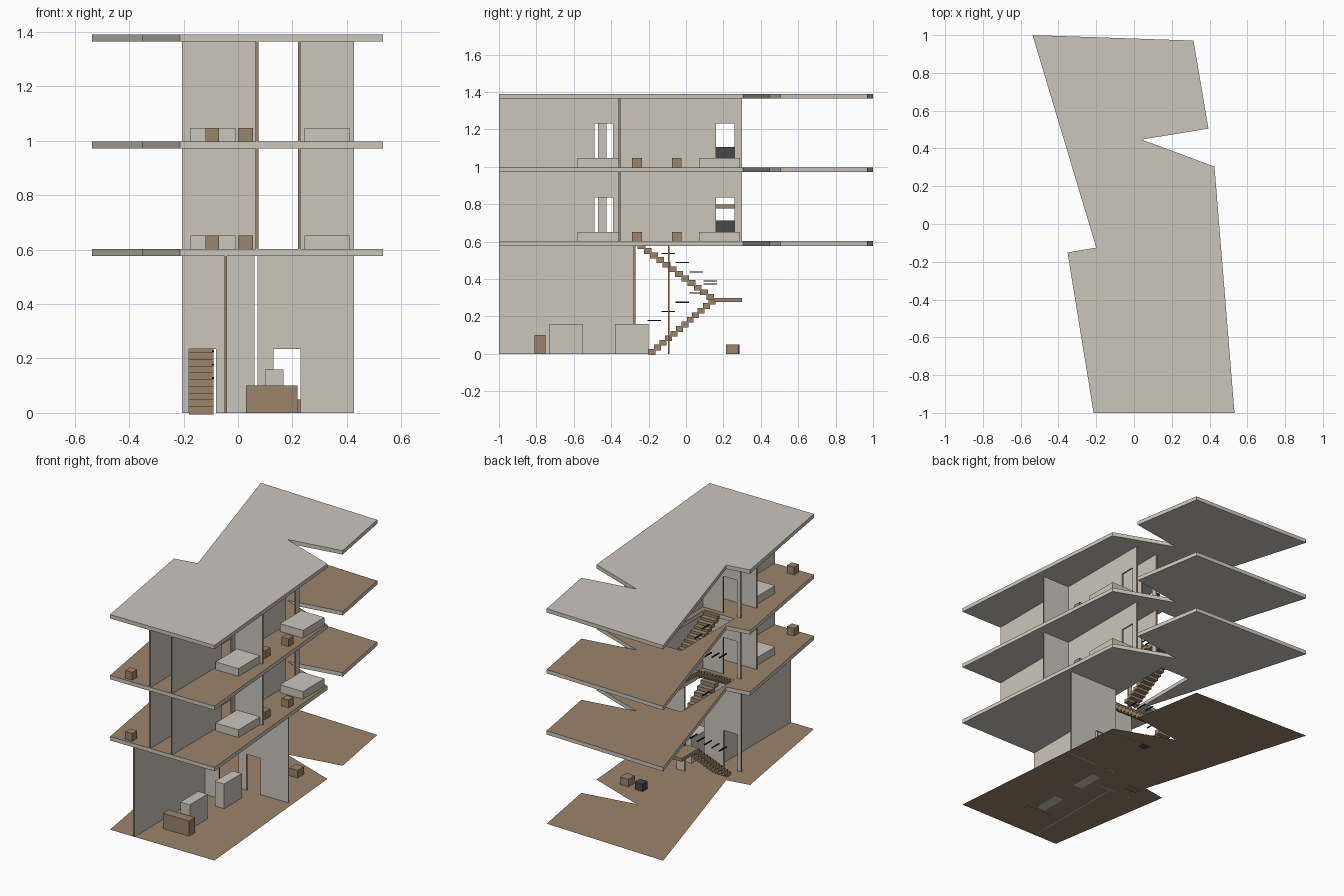
import bpy, bmesh
from mathutils import Vector

cube = bpy.data.objects.get("Cube")
if cube:
    bpy.data.objects.remove(cube)


def material(name, rgb):
    m = bpy.data.materials.new(name)
    m.use_nodes = True
    col = (*rgb, 1)
    m.diffuse_color = col
    m.node_tree.nodes["Principled BSDF"].inputs["Base Color"].default_value = col
    return m


CREAM = material("cream plaster", (0.60, 0.56, 0.50))
BROWN = material("brown wood", (0.33, 0.235, 0.145))
DARK = material("dark grey", (0.065, 0.065, 0.075))
BLACK = material("black metal", (0.015, 0.015, 0.015))


def finish(name, bm, mats, rule=None):
    bmesh.ops.recalc_face_normals(bm, faces=bm.faces)
    bm.normal_update()
    if rule:
        for f in bm.faces:
            f.material_index = int(rule(f.normal))
    me = bpy.data.meshes.new(name)
    bm.to_mesh(me)
    bm.free()
    for m in mats:
        me.materials.append(m)
    ob = bpy.data.objects.new(name, me)
    bpy.context.collection.objects.link(ob)
    return ob


def add_box(bm, x, y, z):
    """Box from (min, max) pairs."""
    verts = bmesh.ops.create_cube(bm, size=1)["verts"]
    for v in verts:
        v.co = Vector([(a + b) / 2 + c * (b - a) for (a, b), c in zip((x, y, z), v.co)])


def box(name, mat, x, y, z):
    bm = bmesh.new()
    add_box(bm, x, y, z)
    return finish(name, bm, [mat])


def extrude_up(bm, faces, vec):
    new = bmesh.ops.extrude_face_region(bm, geom=faces)["geom"]
    bmesh.ops.translate(bm, vec=vec, verts=[g for g in new if isinstance(g, bmesh.types.BMVert)])


# Floor plan shared by every level, and the stairwell cut in the upper floors
PLAN = [(-.537, 1), (.315, .971), (.394, .505), (.04, .447), (.426, .304),
        (.532, -1), (-.214, -1), (-.352, -.151), (-.2, -.125)]
WELL = [(-.18, -.235), (.03, -.235), (.03, .305), (-.18, .305)]


def slab(name, z, thick, loops, mats):
    bm = bmesh.new()
    for loop in loops:
        vs = [bm.verts.new((x, y, z)) for x, y in loop]
        for a, b in zip(vs, vs[1:] + vs[:1]):
            bm.edges.new((a, b))
    bmesh.ops.triangle_fill(bm, use_beauty=True, edges=bm.edges[:])
    if thick:
        extrude_up(bm, bm.faces[:], (0, 0, thick))
    return finish(name, bm, mats, (lambda n: n.z > .5) if len(mats) > 1 else None)


def wall(name, axis, at, u0, u1, z0, z1, doors=(), door_h=.235, t=.01):
    """Thin wall along x or y with door notches; its ends and jambs are wood."""
    pts = [(u0, z0)]
    for a, b in doors:
        pts += [(a, z0), (a, z0 + door_h), (b, z0 + door_h), (b, z0)]
    pts += [(u1, z0), (u1, z1), (u0, z1)]
    along_x = axis == "x"
    bm = bmesh.new()
    lo = at - t / 2
    face = bm.faces.new([bm.verts.new((u, lo, z) if along_x else (lo, u, z)) for u, z in pts])
    extrude_up(bm, [face], (0, t, 0) if along_x else (t, 0, 0))
    return finish(name, bm, [CREAM, BROWN],
                  lambda n: abs(n.x if along_x else n.y) > .5)


def stairs(level, z0, z1, steps=12):
    """Half-turn stair: flight back, landing, flight forward, with rail dashes."""
    mid = (z0 + z1) / 2
    rise = (mid - z0) / steps
    bm = bmesh.new()
    run_a, run_b = .35 / steps, .40 / steps
    for i in range(steps):
        ya, za = -.2 + i * run_a, z0 + (i + 1) * rise
        add_box(bm, (-.18, -.09), (ya, ya + run_a + .008), (za - rise - .006, za))
        yb, zb = .15 - i * run_b, mid + (i + 1) * rise
        add_box(bm, (-.075, .025), (yb - run_b - .008, yb), (zb - rise - .006, zb))
    add_box(bm, (-.18, .025), (.15, .30), (mid - .018, mid + .003))
    finish(f"stairs_{level}", bm, [BROWN])

    bm = bmesh.new()
    slope = (z1 - z0) / 2 / 6
    for i in range(6):
        y = -.245 + i * .075
        za = z0 + .128 + i * slope
        zb = z1 + .045 - i * slope
        add_box(bm, (-.095, -.088), (y - .037, y + .037), (za - .003, za + .003))
        if i > 1:
            add_box(bm, (-.078, -.071), (y - .037, y + .037), (zb - .003, zb + .003))
    finish(f"stair_rail_{level}", bm, [BLACK])


# Slabs
slab("ground_floor", .001, 0, [PLAN], [BROWN])
slab("first_floor", .577, .025, [PLAN, WELL], [CREAM, BROWN])
slab("second_floor", .972, .025, [PLAN, WELL], [CREAM, BROWN])
slab("roof", 1.365, .025, [PLAN], [CREAM])

# Ground level walls
wall("ground_long_wall", "y", -.045, -1, -.28, 0, .577)
wall("ground_stair_wall", "x", -.275, -.205, .06, 0, .577, [(-.18, -.08)])
wall("ground_back_wall", "x", -.092, .072, .427, 0, .577, [(.13, .23)])

# Ground level furniture
box("counter", BROWN, (.03, .218), (-.81, -.75), (0, .10))
for label, y in (("front", (-.73, -.55)), ("rear", (-.38, -.2))):
    box(f"{label}_cabinet", CREAM, (.10, .167), y, (0, .16))
box("ground_stool", BROWN, (.215, .275), (.215, .28), (0, .05))
box("ground_dark_box", DARK, (.11, .165), (.235, .285), (0, .05))

# The two bedroom levels are alike
for level, z, top in (("first", .602, .972), ("second", .997, 1.365)):
    wall(f"{level}_corridor_wall_right", "y", .225, -1, .3, z, top, [(-.49, -.39), (.16, .26)])
    wall(f"{level}_corridor_wall_left", "y", .07, -1, .3, z, top,
         [(-.49, -.47), (-.425, -.39), (.16, .26)])
    wall(f"{level}_cross_wall_right", "x", -.355, .23, .427, z, top)
    wall(f"{level}_cross_wall_left", "x", -.432, -.205, .065, z, top)
    wall(f"{level}_stair_wall", "x", -.27, -.205, .065, z, top, [(-.18, -.08)])

    low = (z, z + .05)
    box(f"{level}_bed_left", CREAM, (-.175, -.01), (-.66, -.44), low)
    box(f"{level}_bed_right", CREAM, (.245, .41), (-.58, -.362), low)
    box(f"{level}_bed_rear", CREAM, (.25, .415), (.07, .29), low)
    box(f"{level}_front_stool", BROWN, (-.12, -.07), (-.98, -.93), low)
    box(f"{level}_left_nightstand", BROWN, (0, .055), (-.55, -.495), low)
    box(f"{level}_right_nightstand", BROWN, (.34, .395), (-.29, -.235), low)
    box(f"{level}_rear_nightstand", BROWN, (.365, .415), (-.075, -.025), low)
    box(f"{level}_dark_panel", DARK, (.035, .05), (.14, .29), (z, z + .11))

# Stairs
stairs("lower", 0, .59)
stairs("upper", .602, .99)
